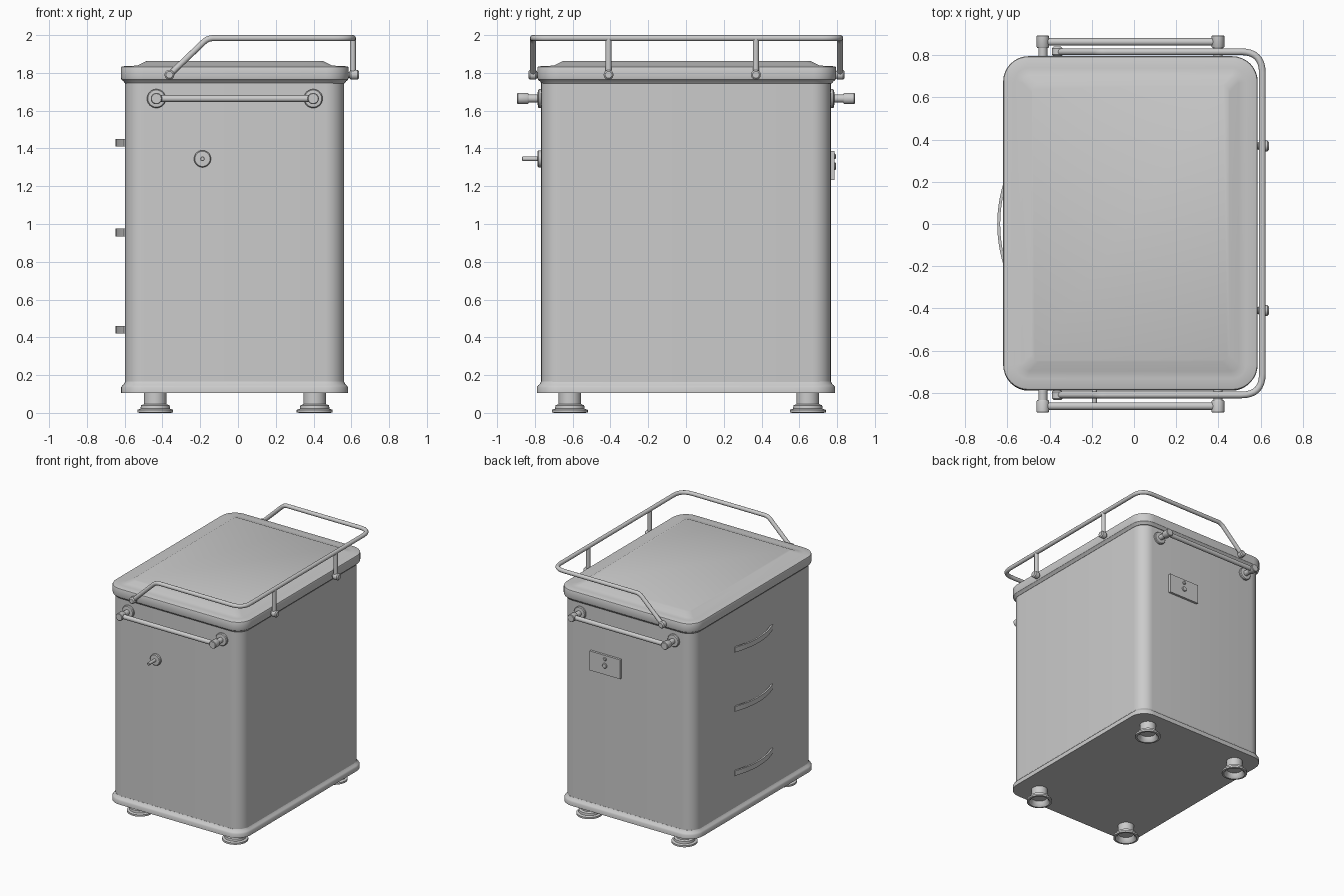
import bpy
import bmesh
from math import cos, sin, pi, radians
from mathutils import Vector

cube = bpy.data.objects.get("Cube")
if cube:
    bpy.data.objects.remove(cube, do_unlink=True)

grey = bpy.data.materials.new("plain grey")
grey.use_nodes = True
grey.diffuse_color = (0.6, 0.6, 0.6, 1)
grey.node_tree.nodes["Principled BSDF"].inputs["Base Color"].default_value = (0.6, 0.6, 0.6, 1)


def finish(name, bm):
    bmesh.ops.recalc_face_normals(bm, faces=bm.faces[:])
    mesh = bpy.data.meshes.new(name)
    bm.to_mesh(mesh)
    bm.free()
    obj = bpy.data.objects.new(name, mesh)
    bpy.context.collection.objects.link(obj)
    mesh.materials.append(grey)
    bpy.ops.object.select_all(action="DESELECT")
    obj.select_set(True)
    bpy.context.view_layer.objects.active = obj
    bpy.ops.object.shade_smooth_by_angle(angle=radians(35))
    return obj


def loft(name, rings, closed=True, loop=False):
    """Skin a list of point rings, capping the ends."""
    bm = bmesh.new()
    rows = [[bm.verts.new(p) for p in ring] for ring in rings]
    n = len(rows[0])
    pairs = list(zip(rows, rows[1:]))
    if loop:
        pairs.append((rows[-1], rows[0]))
    for a, b in pairs:
        for i in range(n):
            j = (i + 1) % n
            bm.faces.new((a[i], a[j], b[j], b[i]))
    if closed and not loop:
        bm.faces.new(rows[0])
        bm.faces.new(rows[-1])
    return finish(name, bm)


def rounded_rect(half_x, half_y, radius, z, centre, steps=8):
    points = []
    for quarter, (sx, sy) in enumerate(((1, 1), (-1, 1), (-1, -1), (1, -1))):
        for k in range(steps + 1):
            a = (quarter + k / steps) * pi / 2
            points.append((centre[0] + sx * (half_x - radius) + radius * cos(a),
                           centre[1] + sy * (half_y - radius) + radius * sin(a), z))
    return points


def slab(name, half_x, half_y, radius, profile, centre=(-0.018, 0)):
    """Rounded box whose profile is a list of (inset, height)."""
    return loft(name, [rounded_rect(half_x - d, half_y - d, max(radius - d, 0.035), z, centre)
                       for d, z in profile])


def lathe(name, origin, axis, profile, sides=32):
    """Turn (radius, distance) pairs around an axis."""
    turn = Vector((0, 0, 1)).rotation_difference(Vector(axis))
    rings = [[Vector(origin) + turn @ Vector((r * cos(2 * pi * i / sides), r * sin(2 * pi * i / sides), d))
              for i in range(sides)] for r, d in profile]
    return loft(name, rings)


def rod(name, origin, axis, radius, length, chamfer=0.0):
    profile = [(radius, 0), (radius, length)]
    if chamfer:
        profile = [(radius - chamfer, 0), (radius, chamfer),
                   (radius, length - chamfer), (radius - chamfer, length)]
    return lathe(name, origin, axis, profile, 24)


def tube(name, corners, radius, steps=8):
    """Round pipe through (point, bend size) corners."""
    pts = [Vector(p) for p, _ in corners]
    path = [pts[0]]
    for i in range(1, len(pts) - 1):
        size = corners[i][1]
        a = pts[i] + (pts[i - 1] - pts[i]).normalized() * size
        b = pts[i] + (pts[i + 1] - pts[i]).normalized() * size
        for k in range(steps + 1):
            t = k / steps
            path.append(a * (1 - t) ** 2 + pts[i] * 2 * t * (1 - t) + b * t * t)
    path.append(pts[-1])
    rings = []
    normal = None
    for i, p in enumerate(path):
        tangent = (path[min(i + 1, len(path) - 1)] - path[max(i - 1, 0)]).normalized()
        normal = normal or tangent.orthogonal()
        normal = (normal - tangent * normal.dot(tangent)).normalized()
        side = tangent.cross(normal)
        rings.append([p + radius * (normal * cos(2 * pi * k / 16) + side * sin(2 * pi * k / 16))
                      for k in range(16)])
    return loft(name, rings)


# Cabinet shell, base trim and lid
slab("cabinet_body", 0.58, 0.767, 0.1, [(0, 0.12), (0, 1.8)])
slab("base_trim", 0.601, 0.79, 0.12,
     [(0, 0.105), (0, 0.135), (0.006, 0.145), (0.015, 0.152), (0.022, 0.165)])
slab("lid", 0.603, 0.791, 0.12,
     [(0.022, 1.745), (0.014, 1.755), (0.003, 1.764), (0, 1.775), (0, 1.825), (0.003, 1.832),
      (0.01, 1.835), (0.055, 1.836), (0.09, 1.84), (0.135, 1.862)], (-0.017, 0.004))

# Feet with hollow undersides
for x in (-0.438, 0.406):
    for y in (-0.615, 0.645):
        lathe("foot", (x, y, 0), (0, 0, 1),
              [(0.058, 0.04), (0.066, 0.012), (0.08, 0), (0.095, 0.002), (0.095, 0.016),
               (0.078, 0.022), (0.076, 0.04), (0.06, 0.046), (0.06, 0.11)])

# Guard rail around three sides of the top
RAIL_X, RAIL_Z, LOW_Z, TUBE = 0.608, 1.984, 1.79, 0.016
side_path = [((-0.363, 0, LOW_Z), 0), ((-0.16, 0, RAIL_Z), 0.03), ((RAIL_X, 0, RAIL_Z), 0.1)]
front = [((p[0], -0.81, p[2]), s) for p, s in side_path]
back = [((p[0], 0.816, p[2]), s) for p, s in reversed(side_path)]
tube("guard_rail", front + back, TUBE)
for y in (-0.41, 0.37):
    rod("rail_post", (RAIL_X, y, LOW_Z), (0, 0, 1), TUBE, RAIL_Z - LOW_Z)
    rod("post_stem", (0.56, y, LOW_Z), (1, 0, 0), 0.016, 0.05)
    rod("post_mount", (0.59, y, LOW_Z), (1, 0, 0), 0.026, 0.05, 0.008)
for s, y in ((-1, -0.81), (1, 0.816)):
    rod("rail_end_stem", (-0.363, s * 0.77, LOW_Z), (0, s, 0), 0.016, 0.05)
    rod("rail_end_mount", (-0.363, y - s * 0.022, LOW_Z), (0, s, 0), 0.026, 0.046, 0.008)

# Push bars on the front and back
BAR_Z, BAR_Y = 1.664, 0.863
for s in (-1, 1):
    for x in (-0.432, 0.398):
        lathe("bar_bracket", (x, s * 0.76, BAR_Z), (0, s, 0),
              [(0.05, 0), (0.05, 0.018), (0.045, 0.024), (0.021, 0.026), (0.021, 0.073),
               (0.027, 0.075), (0.03, 0.08), (0.03, 0.13), (0.026, 0.134)])
    rod("push_bar", (-0.432, s * BAR_Y, BAR_Z), (1, 0, 0), 0.018, 0.83)

# Knob on the front
lathe("front_knob", (-0.188, -0.76, 1.345), (0, -1, 0),
      [(0.045, 0), (0.045, 0.02), (0.04, 0.026), (0.012, 0.027), (0.012, 0.105), (0.009, 0.108)])

# Plate with two studs on the back
bm = bmesh.new()
bmesh.ops.create_cube(bm, size=1)
for v in bm.verts:
    v.co = Vector((0.17, 0.774, 1.31)) + Vector((v.co.x * 0.27, v.co.y * 0.022, v.co.z * 0.155))
finish("back_plate", bm)
for z, r, length in ((1.358, 0.014, 0.014), (1.305, 0.02, 0.014)):
    rod("plate_stud", (0.17, 0.78, z), (0, 1, 0), r, length, 0.004)

# Bowed drawer pulls on the left-hand end of the cabinet
for z in (0.44, 0.955, 1.43):
    rings = []
    for k in range(17):
        t = k / 8 - 1
        outer = -0.648 + 0.045 * t * t
        inner = outer + 0.014
        rings.append([(outer, 0.24 * t, z - 0.02), (inner, 0.24 * t, z - 0.02),
                      (inner, 0.24 * t, z + 0.02), (outer, 0.24 * t, z + 0.02)])
    loft("drawer_pull", rings)
